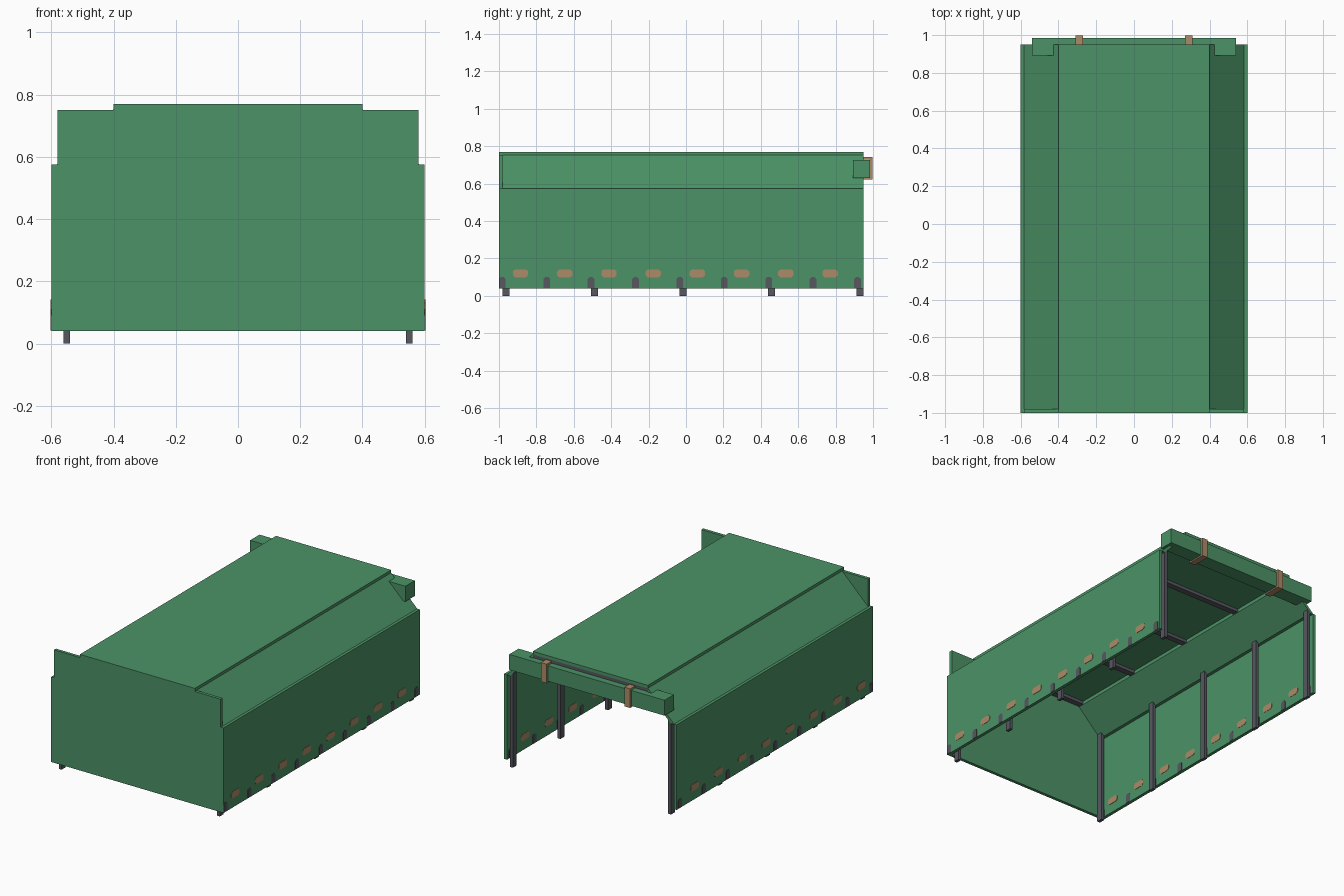
import bpy, bmesh

if "Cube" in bpy.data.objects:
    bpy.data.objects.remove(bpy.data.objects["Cube"])


def material(name, rgb):
    m = bpy.data.materials.new(name)
    m.diffuse_color = (*rgb, 1)
    m.use_nodes = True
    m.node_tree.nodes["Principled BSDF"].inputs["Base Color"].default_value = m.diffuse_color
    return m


GREEN = material("canvas green", (0.072, 0.290, 0.132))
GREY = material("frame grey", (0.095, 0.097, 0.118))
TAN = material("strap tan", (0.42, 0.26, 0.135))


def prism(name, profile, axis, a, b, mat):
    """Extrude a 2D profile along an axis: 'x' takes (y, z), 'y' takes (x, z)."""
    def point(u, v, w):
        return (w, u, v) if axis == 'x' else (u, w, v)
    bm = bmesh.new()
    lo = [bm.verts.new(point(u, v, a)) for u, v in profile]
    hi = [bm.verts.new(point(u, v, b)) for u, v in profile]
    bm.faces.new(lo)
    bm.faces.new(hi[::-1])
    n = len(profile)
    for i in range(n):
        j = (i + 1) % n
        bm.faces.new((lo[i], hi[i], hi[j], lo[j]))
    bmesh.ops.recalc_face_normals(bm, faces=bm.faces)
    me = bpy.data.meshes.new(name)
    bm.to_mesh(me)
    bm.free()
    me.materials.append(mat)
    ob = bpy.data.objects.new(name, me)
    bpy.context.collection.objects.link(ob)
    return ob


def box(name, x, y, z, mat):
    rect = [(y[0], z[0]), (y[1], z[0]), (y[1], z[1]), (y[0], z[1])]
    return prism(name, rect, 'x', x[0], x[1], mat)


def mirrored(ob):
    m = ob.modifiers.new("mirror", 'MIRROR')
    m.use_axis = (True, False, False)
    return ob


# Canvas shell: front wall, side walls, roof slopes and flat roof
prism("front_wall", [(-0.6, 0.04), (0.6, 0.04), (0.6, 0.575), (0.58, 0.575),
                     (0.58, 0.75), (-0.58, 0.75), (-0.58, 0.575), (-0.6, 0.575)],
      'y', -1.0, -0.98, GREEN)
mirrored(box("side_wall", (0.58, 0.6), (-0.98, 0.95), (0.04, 0.575), GREEN))
mirrored(prism("roof_slope", [(0.585, 0.572), (0.40, 0.752), (0.40, 0.728), (0.56, 0.572)],
               'y', -0.98, 0.95, GREEN))
box("roof_top", (-0.40, 0.40), (-1.0, 0.95), (0.75, 0.77), GREEN)

# Frame: posts and roof beams
for i in range(5):
    y = -0.962 + i * 0.473
    mirrored(box("post", (0.54, 0.56), (y - 0.019, y + 0.019), (0, 0.59), GREY))
    box("roof_beam", (-0.40, 0.40), (y - 0.019, y + 0.019), (0.73, 0.75), GREY)

# Rolled-up door with two strap loops
box("door_roll", (-0.54, 0.54), (0.892, 0.985), (0.63, 0.727), GREEN)
y0, y1, z0, z1, t = 0.88, 0.998, 0.622, 0.742, 0.013
x = (0.27, 0.31)
mirrored(box("strap_back", x, (y1 - t, y1), (z0, z1), TAN))
mirrored(box("strap_inside", x, (y0, y0 + t), (z0, z1), TAN))
mirrored(box("strap_bottom", x, (y0 + t, y1 - t), (z0, z0 + t), TAN))
mirrored(box("strap_top", x, (y0 + t, y1 - t), (z1 - t, z1), TAN))

# Flat patches and ground tabs on both faces of each side wall
SKINS = ((0.5985, 0.602), (0.578, 0.5815))
for a, b in SKINS:
    for i in range(8):
        y, z = -0.885 + i * 0.2365, 0.12
        w, h, c = 0.041, 0.021, 0.011
        mirrored(prism("wall_patch",
                       [(y - w, z - h + c), (y - w + c, z - h), (y + w - c, z - h),
                        (y + w, z - h + c), (y + w, z + h - c), (y + w - c, z + h),
                        (y - w + c, z + h), (y - w, z + h - c)], 'x', a, b, TAN))
    for i in range(9):
        y = -0.982 + i * 0.2373
        w, c = 0.018, 0.01
        mirrored(prism("ground_tab",
                       [(y - w, 0.042), (y + w, 0.042), (y + w, 0.1 - c),
                        (y + w - c, 0.1), (y - w + c, 0.1), (y - w, 0.1 - c)],
                       'x', a, b, GREY))
